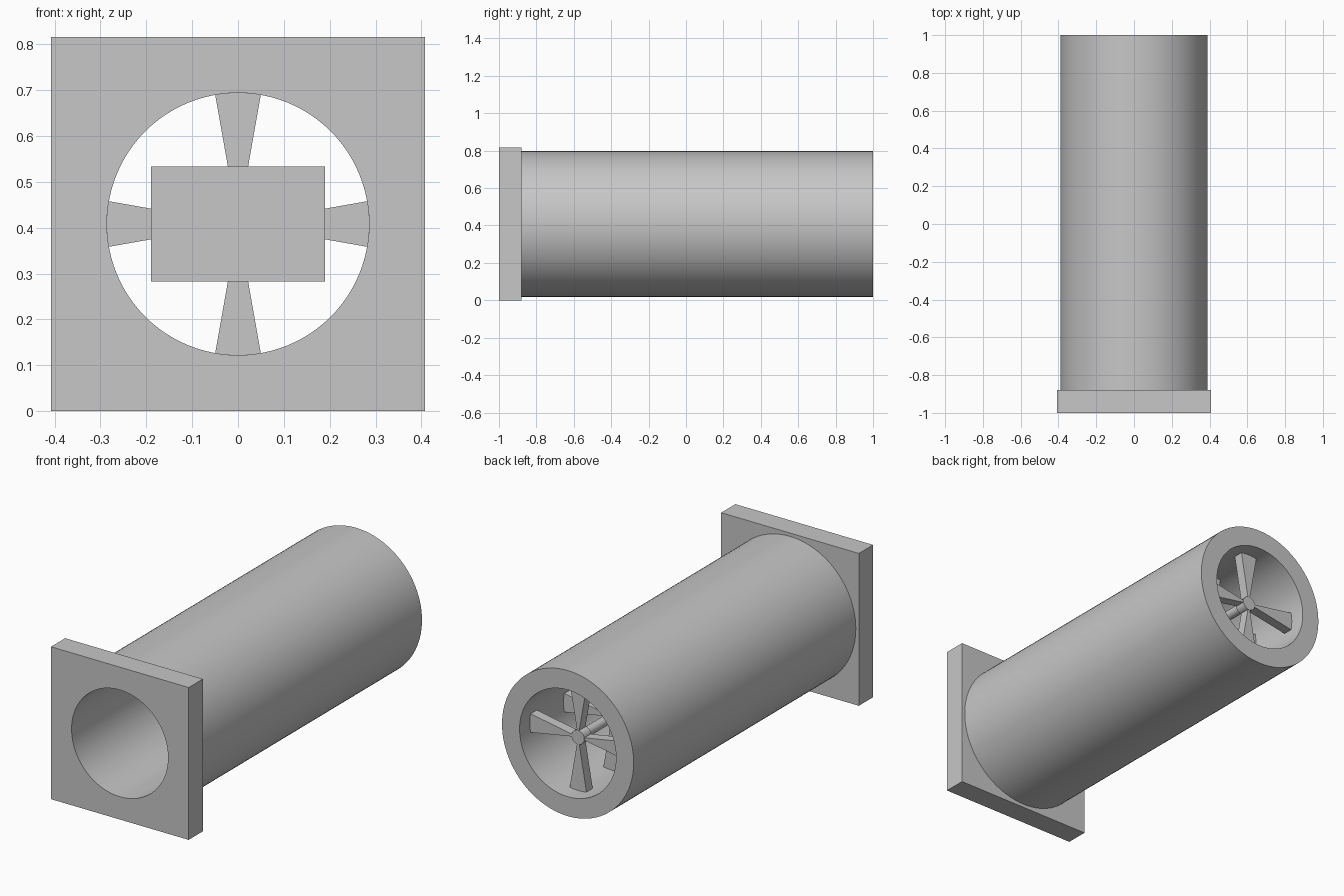
import bpy
import bmesh
from math import cos, sin, pi, radians

if "Cube" in bpy.data.objects:
    bpy.data.objects.remove(bpy.data.objects["Cube"], do_unlink=True)

HALF = 0.408      # half side of the flange, also the axis height
BORE = 0.286
SEGMENTS = 96

grey = bpy.data.materials.new("light_grey")
grey.use_nodes = True
grey.diffuse_color = (0.57, 0.57, 0.57, 1)
grey.node_tree.nodes["Principled BSDF"].inputs["Base Color"].default_value = (0.57, 0.57, 0.57, 1)


def finish(name, bm):
    """Turn a bmesh built around the y axis into an object on the duct axis."""
    bmesh.ops.recalc_face_normals(bm, faces=bm.faces)
    mesh = bpy.data.meshes.new(name)
    bm.to_mesh(mesh)
    bm.free()
    mesh.materials.append(grey)
    obj = bpy.data.objects.new(name, mesh)
    obj.location.z = HALF
    bpy.context.collection.objects.link(obj)
    bpy.ops.object.select_all(action='DESELECT')
    obj.select_set(True)
    bpy.context.view_layer.objects.active = obj
    bpy.ops.object.shade_smooth_by_angle(angle=radians(30))
    return obj


def bored_ring(name, outer_radius, y0, y1):
    """Closed ring with a round bore; outer_radius gives the outline by angle."""
    bm = bmesh.new()
    loops = []
    for i in range(SEGMENTS):
        a = 2 * pi * i / SEGMENTS
        r = outer_radius(a)
        section = [(BORE, y0), (r, y0), (r, y1), (BORE, y1)]
        loops.append([bm.verts.new((cos(a) * d, y, sin(a) * d)) for d, y in section])
    for i, cur in enumerate(loops):
        nxt = loops[(i + 1) % SEGMENTS]
        for k in range(4):
            n = (k + 1) % 4
            bm.faces.new((cur[k], cur[n], nxt[n], nxt[k]))
    return finish(name, bm)


def prism(name, outline, y0, y1):
    """Extrude an x-z outline along y."""
    bm = bmesh.new()
    front = [bm.verts.new((x, y0, z)) for x, z in outline]
    back = [bm.verts.new((x, y1, z)) for x, z in outline]
    bm.faces.new(front)
    bm.faces.new(back)
    for i in range(len(outline)):
        j = (i + 1) % len(outline)
        bm.faces.new((front[i], front[j], back[j], back[i]))
    return finish(name, bm)


def circle(radius, count=32):
    return [(radius * cos(2 * pi * i / count), radius * sin(2 * pi * i / count)) for i in range(count)]


def blade_outline(direction):
    """Twenty degree sector from the hub to the bore wall."""
    angles = [direction + radians(-10 + 4 * i) for i in range(6)]
    tip = [(BORE * cos(a), BORE * sin(a)) for a in angles]
    root = [(0.02 * cos(a), 0.02 * sin(a)) for a in (angles[-1], angles[0])]
    return tip + root


# Duct body and square mounting flange
bored_ring("duct_tube", lambda a: 0.39, -0.88, 1.0)
bored_ring("square_flange", lambda a: HALF / max(abs(cos(a)), abs(sin(a))), -1.0, -0.88)

# Two four-bladed wheels near the back
for wheel, y in (("rear", 0.915), ("inner", 0.63)):
    prism(wheel + "_hub", circle(0.038), y - 0.06, y)
    for i in range(4):
        prism(f"{wheel}_blade_{i + 1}", blade_outline(i * pi / 2), y - 0.055, y - 0.002)

# Motor block and its drive shaft
prism("motor_block", [(-0.19, -0.125), (0.19, -0.125), (0.19, 0.125), (-0.19, 0.125)], -0.2, 0.3)
prism("drive_shaft", circle(0.025), 0.3, 0.87)
